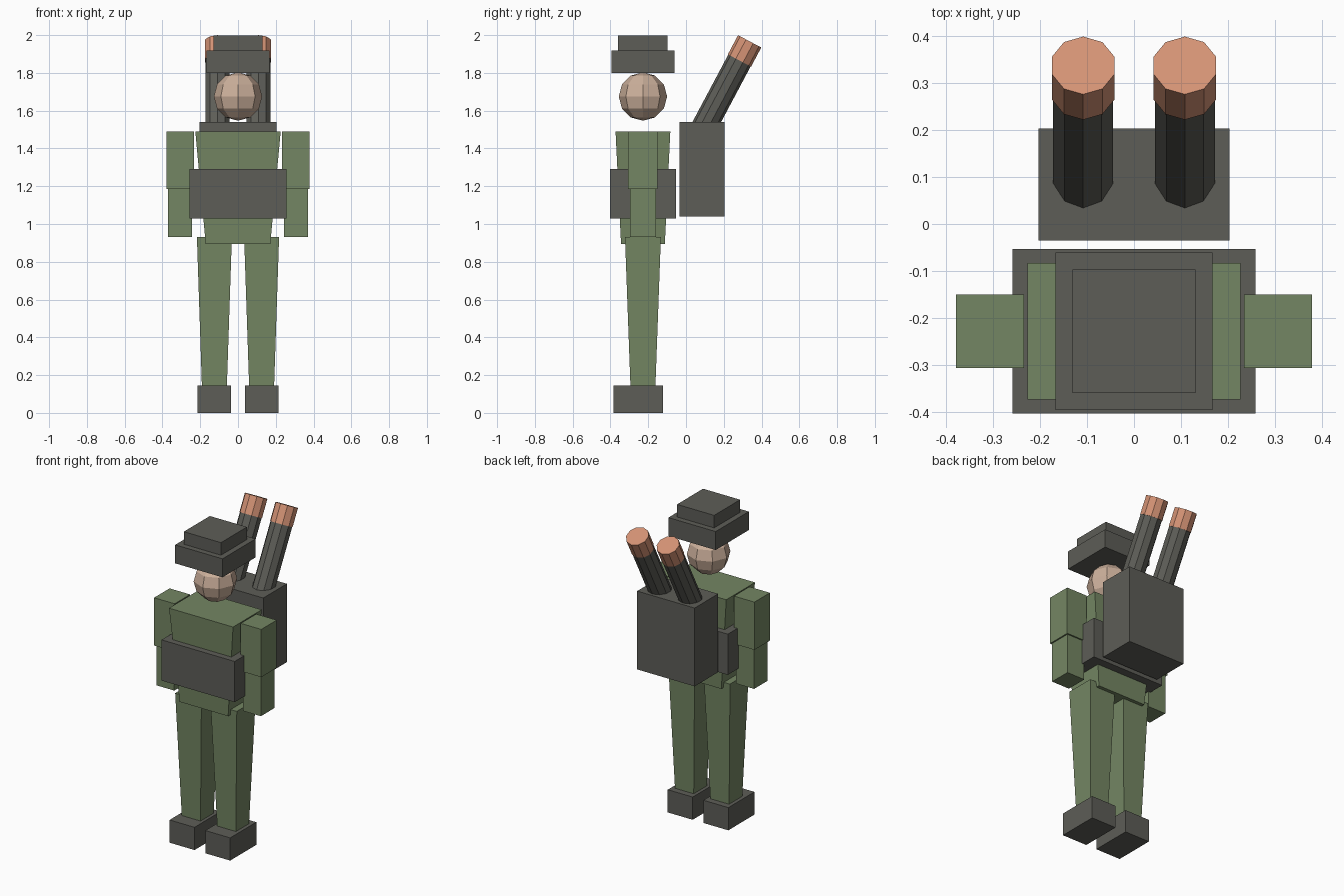
import bpy
import bmesh
from math import radians
from mathutils import Matrix, Vector

if "Cube" in bpy.data.objects:
    bpy.data.objects.remove(bpy.data.objects["Cube"], do_unlink=True)

BODY_Y = -0.228  # depth of the figure's centre line


def material(name, colour):
    mat = bpy.data.materials.new(name)
    mat.use_nodes = True
    rgba = (*colour, 1)
    mat.diffuse_color = rgba
    mat.node_tree.nodes["Principled BSDF"].inputs["Base Color"].default_value = rgba
    return mat


green = material("uniform green", (0.175, 0.24, 0.125))
grey = material("dark grey", (0.11, 0.11, 0.096))
skin = material("skin", (0.6, 0.43, 0.325))
copper = material("copper", (0.66, 0.29, 0.178))


def add_object(name, bm, mat):
    bmesh.ops.recalc_face_normals(bm, faces=bm.faces)
    mesh = bpy.data.meshes.new(name)
    bm.to_mesh(mesh)
    bm.free()
    mesh.materials.append(mat)
    obj = bpy.data.objects.new(name, mesh)
    bpy.context.collection.objects.link(obj)
    return obj


def block(name, mat, x, y, z, top, bottom=None):
    """Box centred on x, y between two heights, with top and bottom (width, depth)."""
    bottom = bottom or top
    bm = bmesh.new()
    bmesh.ops.create_cube(bm, size=1)
    for v in bm.verts:
        upper = v.co.z > 0
        w, d = top if upper else bottom
        v.co = Vector((x + v.co.x * w, y + v.co.y * d, z[1] if upper else z[0]))
    return add_object(name, bm, mat)


def tube(name, mat, x, radius, start, end):
    """Ten-sided cylinder along the leaning launcher axis, measured back from its mouth."""
    lean = Matrix.Rotation(radians(-28), 4, "X")
    bm = bmesh.new()
    bmesh.ops.create_cone(bm, cap_ends=True, segments=10, radius1=radius,
                          radius2=radius, depth=end - start)
    # put a corner of the outline at the front and back
    first = max(bm.verts, key=lambda v: v.co.y)
    if abs(first.co.x) > 0.001:
        bm.transform(Matrix.Rotation(radians(18), 4, "Z"))
    mouth = Matrix.Translation((x, 0.337, 1.967))
    bm.transform(mouth @ lean @ Matrix.Translation((0, 0, (start + end) / 2)))
    return add_object(name, bm, mat)


# Torso and chest band
block("torso", green, 0, BODY_Y, (0.895, 1.49), (0.452, 0.29), (0.342, 0.232))
block("chest_band", grey, 0, BODY_Y, (1.03, 1.29), (0.516, 0.349))

# Limbs
for side, s in (("left", 1), ("right", -1)):
    block(side + "_upper_arm", green, s * 0.306, BODY_Y, (1.185, 1.49), (0.145, 0.156))
    block(side + "_forearm", green, s * 0.306, BODY_Y, (0.93, 1.186), (0.127, 0.138))
    block(side + "_leg", green, s * 0.125, BODY_Y, (0.14, 0.93), (0.185, 0.19), (0.132, 0.132))
    block(side + "_boot", grey, s * 0.126, -0.253, (0, 0.145), (0.176, 0.263))

# Faceted head
bm = bmesh.new()
bmesh.ops.create_uvsphere(bm, u_segments=8, v_segments=6, radius=0.128)
bm.transform(Matrix.Translation((0, BODY_Y, 1.675)))
add_object("head", bm, skin)

# Stepped hat
block("hat_brim", grey, 0, BODY_Y, (1.8, 1.918), (0.334, 0.334))
block("hat_crown", grey, 0, BODY_Y, (1.918, 1.998), (0.262, 0.262))

# Backpack with two launch tubes
block("backpack", grey, 0, 0.084, (1.04, 1.54), (0.406, 0.238))
for side, s in (("left", 1), ("right", -1)):
    tube(side + "_launch_tube", grey, s * 0.108, 0.067, -0.65, -0.05)
    tube(side + "_tube_tip", copper, s * 0.108, 0.0695, -0.115, 0)
